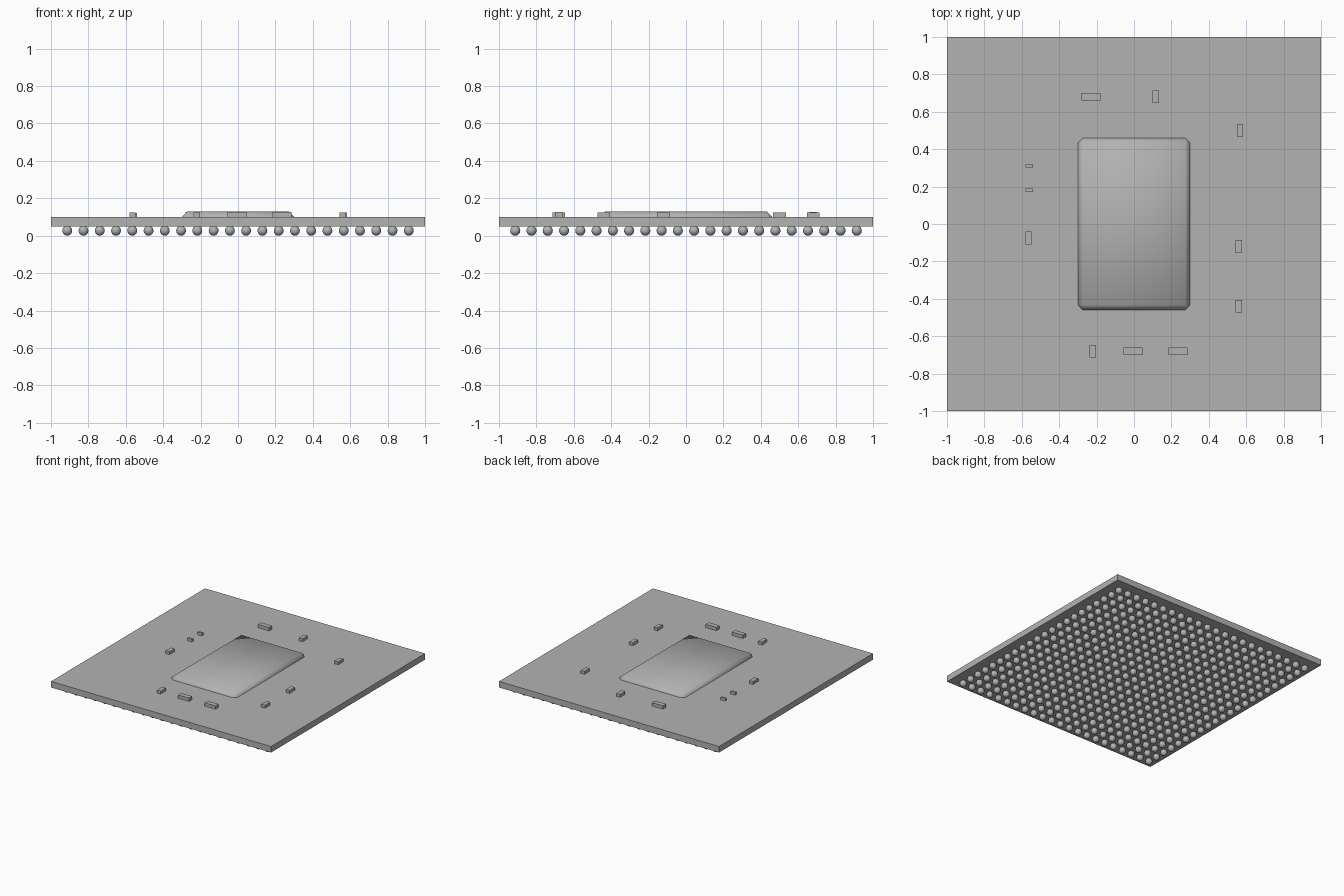
import bpy

cube = bpy.data.objects.get("Cube")
if cube:
    bpy.data.objects.remove(cube, do_unlink=True)

# Single grey finish
grey = bpy.data.materials.new("plain_grey")
grey.use_nodes = True
colour = (0.45, 0.45, 0.45, 1)
grey.diffuse_color = colour
for node in grey.node_tree.nodes:
    if node.type == 'BSDF_PRINCIPLED':
        node.inputs["Base Color"].default_value = colour


def box(name, x, y, width, depth, bottom, top, bevel=0):
    bpy.ops.mesh.primitive_cube_add(size=1, location=(x, y, (bottom + top) / 2))
    ob = bpy.context.object
    ob.name = name
    ob.scale = (width, depth, top - bottom)
    bpy.ops.object.transform_apply(location=False, rotation=False, scale=True)
    ob.data.materials.append(grey)
    if bevel:
        mod = ob.modifiers.new("chamfer", 'BEVEL')
        mod.width = bevel
        mod.segments = 1
        mod.limit_method = 'NONE'
    return ob


# Board and chamfered, softly shaded die
box("board", 0, 0, 2, 2, 0.05, 0.10)
box("die", 0, 0, 0.6, 0.92, 0.06, 0.128, 0.027)
bpy.ops.object.shade_smooth()

# Small surface components: size (width, depth, top) and positions
wide = (0.10, 0.04, 0.127)
tall = (0.034, 0.068, 0.124)
tiny = (0.042, 0.018, 0.122)
groups = {
    "wide_capacitor": (wide, [(-0.23, 0.68), (-0.005, -0.68), (0.235, -0.68)]),
    "tall_capacitor": (tall, [(0.117, 0.68), (0.567, 0.50), (-0.564, -0.075),
                              (0.56, -0.12), (0.56, -0.44), (-0.22, -0.68)]),
    "tiny_resistor": (tiny, [(-0.56, 0.31), (-0.56, 0.18)]),
}
for name, ((w, d, top), places) in groups.items():
    for i, (x, y) in enumerate(places):
        box(f"{name}_{i + 1}", x, y, w, d, 0.10, top)

# Square grid of solder balls under the board
count, reach, radius = 22, 0.913, 0.027
bpy.ops.mesh.primitive_uv_sphere_add(segments=14, ring_count=8, radius=radius,
                                     location=(-reach, -reach, radius))
balls = bpy.context.object
balls.name = "solder_balls"
balls.data.materials.append(grey)
bpy.ops.object.shade_smooth()
pitch = 2 * reach / (count - 1)
for name, step in (("columns", (pitch, 0, 0)), ("rows", (0, pitch, 0))):
    array = balls.modifiers.new(name, 'ARRAY')
    array.count = count
    array.use_relative_offset = False
    array.use_constant_offset = True
    array.constant_offset_displace = step
